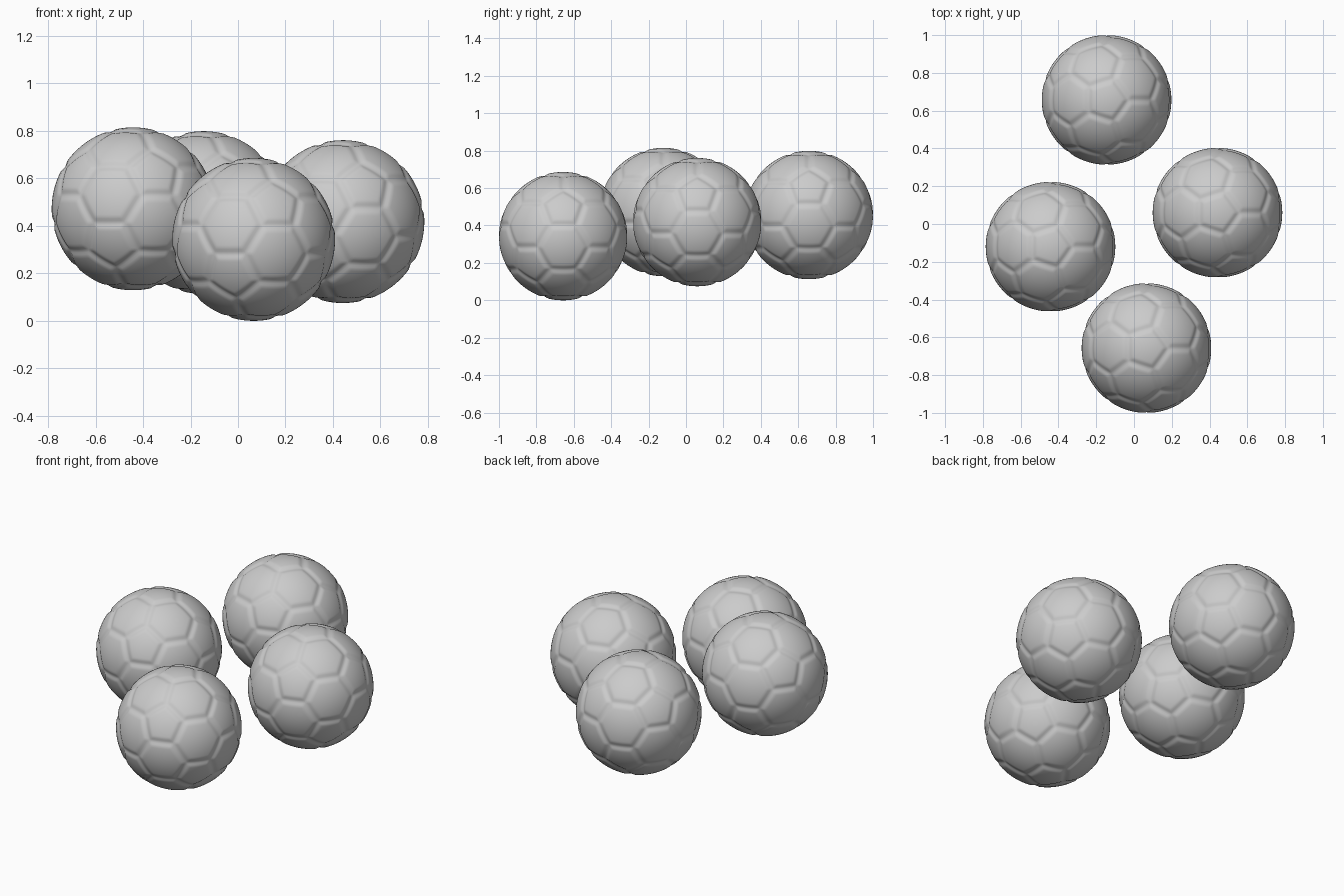
import bpy
import bmesh

RADIUS = 0.343
SEAM_WIDTH = 0.085   # groove half width, relative to the radius
SEAM_DEPTH = 0.02

cube = bpy.data.objects.get("Cube")
if cube:
    bpy.data.objects.remove(cube, do_unlink=True)

# Single grey leather colour
grey = bpy.data.materials.new("grey_leather")
grey.use_nodes = True
colour = (0.6, 0.6, 0.6, 1)
grey.diffuse_color = colour
grey.node_tree.nodes["Principled BSDF"].inputs["Base Color"].default_value = colour


def smoothstep(t):
    t = max(0.0, min(1.0, t))
    return t * t * (3 - 2 * t)


def make_ball_mesh():
    bm = bmesh.new()
    # Cutting the corners of an icosahedron gives the pentagon and hexagon panels
    bmesh.ops.create_icosphere(bm, subdivisions=1, radius=1)
    bmesh.ops.bevel(bm, geom=bm.verts[:], offset=100 / 3, offset_type='PERCENT',
                    segments=1, profile=0.5, affect='VERTICES')
    for v in bm.verts:
        v.co.normalize()
    bm.normal_update()
    panels = [f.normal / f.normal.dot(f.verts[0].co) for f in bm.faces]

    # Fine triangles that follow the seams
    bmesh.ops.poke(bm, faces=bm.faces[:])
    bmesh.ops.subdivide_edges(bm, edges=bm.edges[:], cuts=12, use_grid_fill=True)

    # Round the ball and press soft grooves along the seams
    for v in bm.verts:
        p = v.co.normalized()
        own = max(panels, key=p.dot)
        gap = min(p.dot(own - n) / (own - n).length for n in panels if n is not own)
        depth = SEAM_DEPTH * (1 - smoothstep(gap / SEAM_WIDTH))
        v.co = p * RADIUS * (1 - depth)
    for f in bm.faces:
        f.smooth = True
    bm.normal_update()
    mesh = bpy.data.meshes.new("panelled_ball")
    bm.to_mesh(mesh)
    bm.free()
    mesh.materials.append(grey)
    return mesh


# Four equal balls floating at different heights
ball_mesh = make_ball_mesh()
places = {
    "front_ball": (0.066, -0.657, 0.343),
    "right_ball": (-0.442, -0.12, 0.472),
    "left_ball": (0.442, 0.06, 0.418),
    "back_ball": (-0.145, 0.657, 0.456),
}
for name, place in places.items():
    ball = bpy.data.objects.new(name, ball_mesh)
    ball.location = place
    bpy.context.collection.objects.link(ball)
